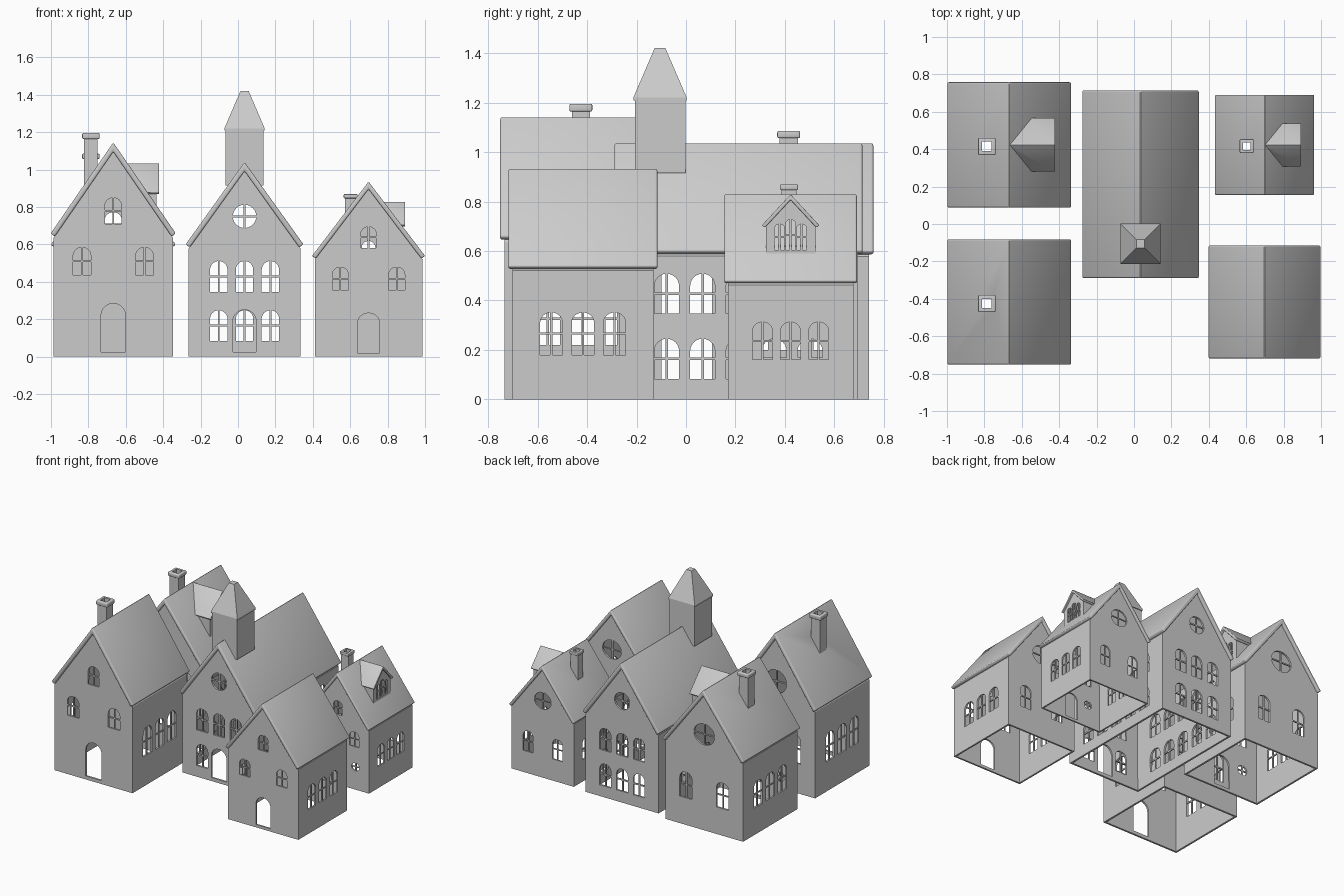
import bpy, bmesh, math
from mathutils import Matrix, Vector

if "Cube" in bpy.data.objects:
    bpy.data.objects.remove(bpy.data.objects["Cube"])

grey = bpy.data.materials.new("stone grey")
grey.use_nodes = True
grey.diffuse_color = (0.6, 0.6, 0.6, 1)
grey.node_tree.nodes["Principled BSDF"].inputs["Base Color"].default_value = (0.6, 0.6, 0.6, 1)


def prism(bm, pts, a, b, axis):
    """Extrude a profile of (across, up) points from a to b along x, y or z."""
    place = {"x": lambda u, v, w: (w, u, v),
             "y": lambda u, v, w: (u, w, v),
             "z": lambda u, v, w: (u, v, w)}[axis]
    rings = [[bm.verts.new(place(u, v, w)) for u, v in pts] for w in (a, b)]
    faces = [bm.faces.new(r) for r in rings]
    n = len(pts)
    for i in range(n):
        j = (i + 1) % n
        faces.append(bm.faces.new((rings[0][i], rings[0][j], rings[1][j], rings[1][i])))
    return faces


def rect(u, v, hu, hv):
    return [(u - hu, v - hv), (u + hu, v - hv), (u + hu, v + hv), (u - hu, v + hv)]


def circle(u, v, r, turn=2 * math.pi, n=24):
    steps = n if turn > 4 else n + 1
    return [(u + r * math.cos(turn * i / n), v + r * math.sin(turn * i / n)) for i in range(steps)]


def arch(u, z0, w, h):
    r = w / 2
    return [(u - r, z0), (u + r, z0)] + circle(u, z0 + h - r, r, math.pi, 12)


def make(name, bm):
    bmesh.ops.recalc_face_normals(bm, faces=bm.faces)
    mesh = bpy.data.meshes.new(name)
    bm.to_mesh(mesh)
    bm.free()
    mesh.materials.append(grey)
    obj = bpy.data.objects.new(name, mesh)
    bpy.context.collection.objects.link(obj)
    return obj


def finish(obj, matrix, cutter=None, bevel=0, thick=0, clip=None):
    """Apply thickness, bevel and cuts, then move the part to its place."""
    if thick:
        m = obj.modifiers.new("thickness", "SOLIDIFY")
        m.thickness, m.offset, m.use_even_offset = thick, -1, True
    if bevel:
        m = obj.modifiers.new("round", "BEVEL")
        m.width, m.segments, m.limit_method = bevel, 3, "ANGLE"
    if cutter:
        m = obj.modifiers.new("cut", "BOOLEAN")
        m.object, m.operation, m.solver = cutter, "DIFFERENCE", "EXACT"
    deps = bpy.context.evaluated_depsgraph_get()
    mesh = bpy.data.meshes.new_from_object(obj.evaluated_get(deps))
    obj.modifiers.clear()
    if clip:
        bm = bmesh.new()
        bm.from_mesh(mesh)
        bmesh.ops.bisect_plane(bm, geom=bm.verts[:] + bm.edges[:] + bm.faces[:],
                               plane_co=clip[0], plane_no=clip[1], clear_inner=True)
        bm.to_mesh(mesh)
        bm.free()
    mesh.transform(matrix)
    mesh.name = obj.name
    obj.data = mesh
    if bevel:
        for o in bpy.context.selected_objects:
            o.select_set(False)
        obj.select_set(True)
        bpy.context.view_layer.objects.active = obj
        bpy.ops.object.shade_smooth_by_angle(angle=math.radians(35))


def gable_shell(name, hw, eave, peak, a, b, axis, base=0):
    bm = bmesh.new()
    faces = prism(bm, [(-hw, base), (hw, base), (hw, eave), (0, peak), (-hw, eave)], a, b, axis)
    bmesh.ops.delete(bm, geom=[faces[2]], context="FACES_ONLY")
    return make(name, bm)


def gable_roof(name, hw, eave, peak, t, a, b, axis):
    m = (peak - eave) / hw
    s = math.hypot(1, m)
    dx, dz = t * m / s, t / s
    bm = bmesh.new()
    prism(bm, [(-hw, eave), (0, peak), (hw, eave), (hw - dx, eave - dz),
               (0, peak - t * s), (dx - hw, eave - dz)], a, b, axis)
    return make(name, bm)


def openings(name, items, walls):
    """Build one cutter for all openings and one object for their bars."""
    cut, bars = bmesh.new(), bmesh.new()
    for wall, kind, u, z, w, h in items:
        axis, pos = walls[wall]
        prism(cut, circle(u, z, w / 2) if kind == "round" else arch(u, z, w, h),
              pos - 0.03, pos + 0.03, axis)
        if kind == "door":
            continue
        mid = z if kind == "round" else z + h / 2
        tall = w if kind == "round" else h
        inner = pos - math.copysign(0.008, pos)
        prism(bars, rect(u, mid, 0.005, tall / 2), inner - 0.004, inner + 0.004, axis)
        prism(bars, rect(u, mid, w / 2, 0.005), inner - 0.004, inner + 0.004, axis)
    cutter = make(name + "_cutter", cut)
    cutter.hide_render = True
    return cutter, make(name + "_window_bars", bars)


def house(name, centre, scale, hw, hl, eave, peak, items, chimney=False, dormer=False):
    mat = Matrix.Translation((*centre, 0)) @ Matrix.Diagonal((*scale, 1))
    m = (peak - eave) / hw
    t, wx, wy = 0.028, hw - 0.0165, hl - 0.018
    top = peak - t * math.hypot(1, m) + 0.004
    walls = {"front": ("y", -wy), "back": ("y", wy), "right": ("x", -wx), "left": ("x", wx)}

    # Walls, openings and roof
    cutter, bars = openings(name, items, walls)
    shell = gable_shell(name + "_walls", wx, top - m * wx, top, -wy, wy, "y")
    roof = gable_roof(name + "_roof", hw, eave, peak, t, -hl, hl, "y")
    finish(shell, mat, cutter, thick=0.014)
    finish(bars, mat)
    bpy.data.objects.remove(cutter)

    # Chimney with an open flue through the roof
    flue = None
    if chimney:
        cx, cy = -0.12, -0.008
        bm = bmesh.new()
        prism(bm, rect(cx, cy, 0.025, 0.025), 0.5, 1.4, "z")
        flue = make("flue_cutter", bm)
        flue.hide_render = True
        for part, half, low, high in (("stack", 0.037, 0.9, 1.166), ("cap", 0.046, 1.164, 1.195)):
            bm = bmesh.new()
            prism(bm, rect(cx, cy, half, half), low, high, "z")
            finish(make(f"{name}_chimney_{part}", bm), mat, flue,
                   bevel=0.006 if part == "cap" else 0)
        finish(shell, Matrix(), None)
        inv = mat.inverted()
        shell.data.transform(inv)
        finish(shell, mat, flue)
    finish(roof, mat, flue, bevel=0.009)
    if flue:
        bpy.data.objects.remove(flue)

    # Dormer, trimmed where it meets the roof
    if dormer:
        clip = (Vector((0, 0, peak - 0.02)), Vector((m, 0, 1)))
        row = [("gable", "arch", 0, 0.83, 0.05, 0.17)]
        row += [("gable", "arch", s * 0.056, 0.83, 0.05, 0.145) for s in (-1, 1)]
        cutter, bars = openings(name + "_dormer", row, {"gable": ("x", 0.23)})
        body = gable_shell(name + "_dormer_walls", 0.125, 0.97, 1.11, 0, 0.23, "x", 0.8)
        cover = gable_roof(name + "_dormer_roof", 0.145, 0.968, 1.14, 0.02, 0, 0.245, "x")
        finish(body, mat, cutter, thick=0.012, clip=clip)
        finish(bars, mat)
        finish(cover, mat, bevel=0.005, clip=clip)
        bpy.data.objects.remove(cutter)


# Openings shared by the four cottages
cottage = [("front", "door", 0, 0.025, 0.13, 0.26), ("front", "arch", 0, 0.71, 0.09, 0.14),
           ("back", "round", 0, 0.78, 0.17, 0)]
for s in (-1, 1):
    cottage.append(("front", "arch", s * 0.167, 0.435, 0.095, 0.15))
    cottage.append(("back", "arch", s * 0.15, 0.22, 0.1, 0.21))
    for k in (-1, 0, 1):
        cottage.append(("left" if s > 0 else "right", "arch", k * 0.142, 0.22, 0.1, 0.21))
portholes = [("front", "round", s * 0.18, 0.23, 0.08, 0) for s in (-1, 1)]

size = (0.335, 0.335, 0.658, 1.145)
house("front_right_cottage", (-0.667, -0.417), (1, 1, 1), *size, cottage, chimney=True)
house("back_right_cottage", (-0.667, 0.423), (1, 1, 0.908), *size, cottage + portholes,
      chimney=True, dormer=True)
house("back_left_cottage", (0.698, 0.423), (0.8, 0.8, 0.727), *size, cottage + portholes,
      chimney=True, dormer=True)
house("front_left_cottage", (0.698, -0.417), (0.903, 0.9, 0.817), *size, cottage)

# Hall with two rows of windows
hall = [("front", "door", 0, 0.025, 0.125, 0.225)]
hall += [(w, "round", 0, 0.75, 0.125, 0) for w in ("front", "back")]
for z in (0.083, 0.346):
    for k in (-1, 0, 1):
        hall.append(("back", "arch", k * 0.138, z, 0.093, 0.165))
        if k or z > 0.2:
            hall.append(("front", "arch", k * 0.138, z, 0.093, 0.165))
    for k in range(-2, 3):
        for side in ("left", "right"):
            hall.append((side, "arch", k * 0.145, z, 0.1, 0.162))
house("hall", (0.035, 0.212), (1, 1, 1), 0.315, 0.502, 0.6, 1.04, hall)

# Tower on the hall
place = Matrix.Translation((0.035, -0.105, 0))
bm = bmesh.new()
prism(bm, rect(0, 0, 0.102, 0.102), 0.915, 1.212, "z")
finish(make("tower_walls", bm), place)
bm = bmesh.new()
prism(bm, rect(0, 0, 0.108, 0.108), 1.208, 1.22, "z")
bmesh.ops.create_cone(bm, cap_ends=True, segments=4, radius1=0.108 * math.sqrt(2),
                      radius2=0.022 * math.sqrt(2), depth=0.2,
                      matrix=Matrix.Translation((0, 0, 1.32)) @ Matrix.Rotation(math.pi / 4, 4, "Z"))
finish(make("tower_roof", bm), place)
